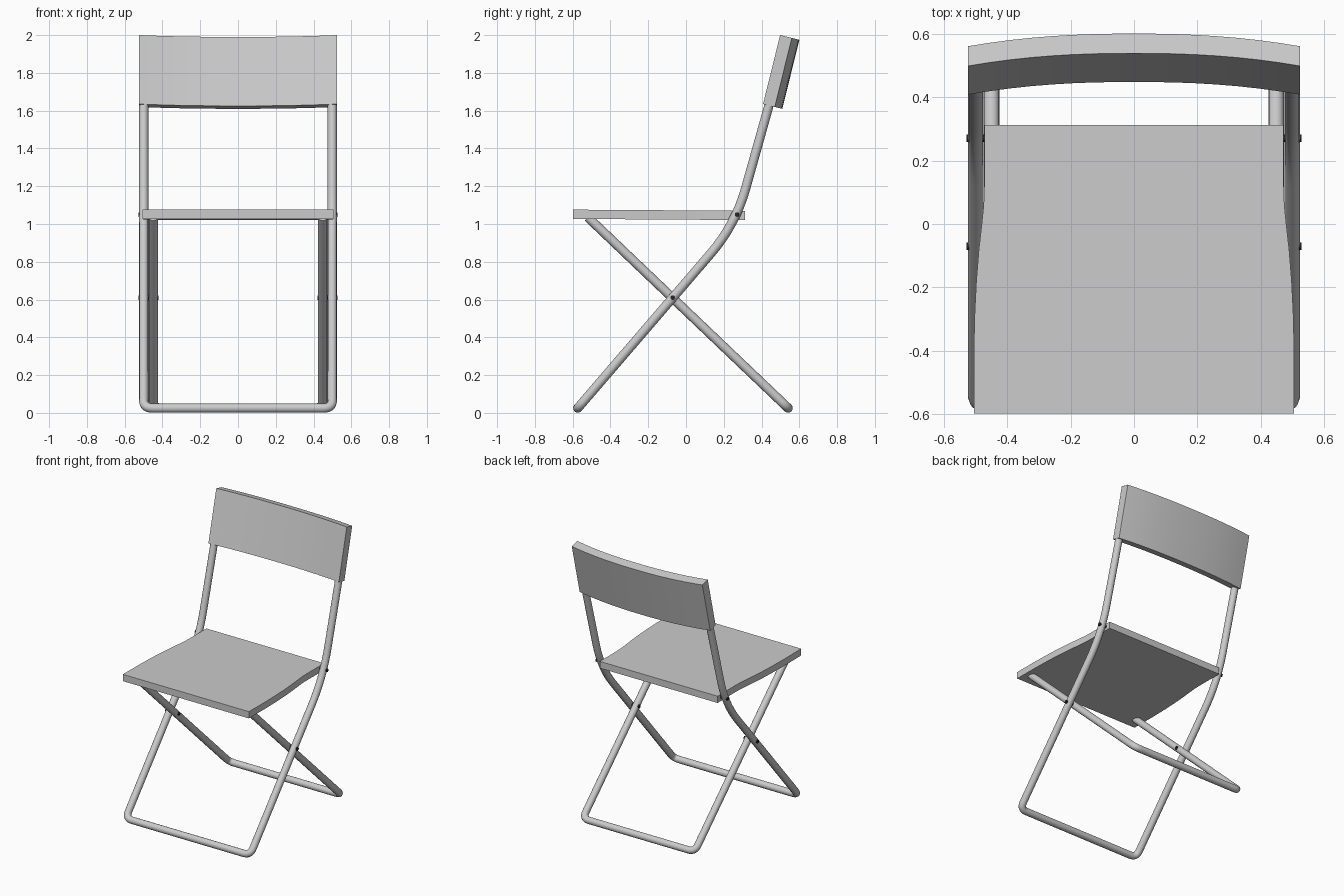
import bpy, bmesh
from mathutils import Vector

if "Cube" in bpy.data.objects:
    bpy.data.objects.remove(bpy.data.objects["Cube"])

R = 0.0245


def finish(obj, smooth=True):
    bpy.ops.object.select_all(action='DESELECT')
    obj.select_set(True)
    bpy.context.view_layer.objects.active = obj
    if obj.type == 'CURVE':
        bpy.ops.object.convert(target='MESH')
    if smooth:
        bpy.ops.object.shade_smooth_by_angle(angle=0.6)
    return bpy.context.view_layer.objects.active


def tube(name, corners):
    """Bent tube; corners are (x, y, z, bend length)."""
    pts = []
    for i, c in enumerate(corners):
        p, d = Vector(c[:3]), c[3]
        if d == 0:
            pts.append(p)
            continue
        a = p + (Vector(corners[i - 1][:3]) - p).normalized() * d
        b = p + (Vector(corners[i + 1][:3]) - p).normalized() * d
        for k in range(9):
            t = k / 8
            pts.append(a * (1 - t) ** 2 + p * 2 * t * (1 - t) + b * t * t)
    cu = bpy.data.curves.new(name, 'CURVE')
    cu.dimensions = '3D'
    cu.bevel_depth = R
    cu.bevel_resolution = 4
    cu.use_fill_caps = True
    sp = cu.splines.new('POLY')
    sp.points.add(len(pts) - 1)
    for q, p in zip(sp.points, pts):
        q.co = (*p, 1)
    obj = bpy.data.objects.new(name, cu)
    bpy.context.collection.objects.link(obj)
    return finish(obj)


def slab(name, outline, offset):
    """Flat outline extruded by an offset vector."""
    bm = bmesh.new()
    f = bm.faces.new([bm.verts.new(p) for p in outline])
    ext = bmesh.ops.extrude_face_region(bm, geom=[f])
    verts = [v for v in ext['geom'] if isinstance(v, bmesh.types.BMVert)]
    bmesh.ops.translate(bm, verts=verts, vec=offset)
    bmesh.ops.recalc_face_normals(bm, faces=bm.faces)
    me = bpy.data.meshes.new(name)
    bm.to_mesh(me)
    bm.free()
    obj = bpy.data.objects.new(name, me)
    bpy.context.collection.objects.link(obj)
    return finish(obj)


def mirrored(half):
    """Complete a U-shaped path from its +x half."""
    return half + [(-x, y, z, d) for x, y, z, d in reversed(half)]


# front legs running up into the back uprights
tube("front_leg_frame", mirrored([
    (0.499, 0.465, 1.72, 0), (0.499, 0.262, 0.996, 0.2),
    (0.499, -0.573, 0.025, 0.05)]))

# rear legs, inside the front frame
tube("rear_leg_frame", mirrored([
    (0.449, -0.52, 1.036, 0), (0.449, 0.541, 0.025, 0.05)]))

# seat with a waisted plan outline
side = [(0.505, -0.597), (0.505, -0.4), (0.502, -0.28), (0.497, -0.18),
        (0.489, -0.08), (0.48, 0.0), (0.474, 0.06), (0.472, 0.12), (0.472, 0.312)]
z_at = lambda y: 1.027 - 0.006 * (y + 0.6) / 0.9
slab("seat", [(x, y, z_at(y)) for x, y in side] +
     [(-x, y, z_at(y)) for x, y in reversed(side)], (0, 0, 0.049))

# curved, tilted backrest
up = Vector((0, 0.24, 0.971))
back = Vector((0, 0.971, -0.24))
N = 16
xs = [-0.523 + 1.046 * i / N for i in range(N + 1)]
base = Vector((0, 0.408, 1.635))
arc = lambda x, t: base + Vector((x, 0, 0)) + back * (0.041 * (1 - (abs(x) / 0.523) ** 2.3) + t)
slab("backrest", [arc(x, 0) for x in xs] + [arc(x, 0.064) for x in reversed(xs)], up * 0.376)

# dark pivot pins
dark = bpy.data.materials.new("dark_pin")
dark.diffuse_color = (0.02, 0.02, 0.02, 1)
dark.use_nodes = True
dark.node_tree.nodes["Principled BSDF"].inputs["Base Color"].default_value = dark.diffuse_color
for s, label in ((1, "right"), (-1, "left")):
    for part, x0, y, z in (("leg_pivot", 0.42, -0.07, 0.61), ("seat_pivot", 0.46, 0.27, 1.05)):
        bpy.ops.mesh.primitive_cylinder_add(
            vertices=16, radius=0.012, depth=0.528 - x0,
            location=(s * (x0 + 0.528) / 2, y, z), rotation=(0, 1.5707963, 0))
        pin = bpy.context.object
        pin.name = f"{part}_{label}"
        pin.data.materials.append(dark)
        finish(pin)
